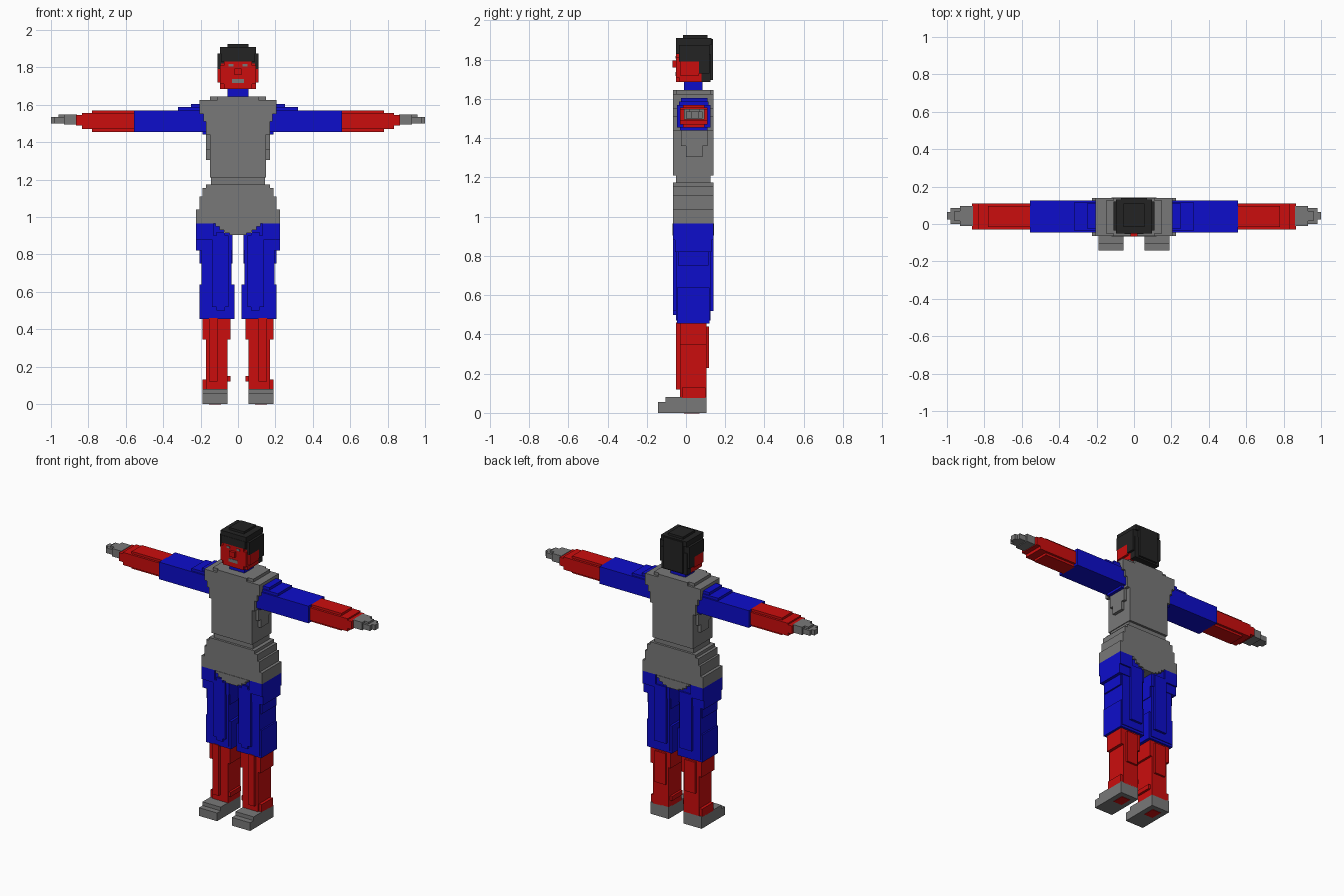
import bpy
import bmesh
from mathutils import Matrix, Vector

UNIT = 0.01  # dimensions below are in hundredths

default_cube = bpy.data.objects.get("Cube")
if default_cube:
    bpy.data.objects.remove(default_cube, do_unlink=True)


def make_material(name, red, green, blue):
    material = bpy.data.materials.new(name)
    material.use_nodes = True
    colour = (red, green, blue, 1)
    material.diffuse_color = colour
    material.node_tree.nodes["Principled BSDF"].inputs["Base Color"].default_value = colour
    return material


GREY = make_material("grey", .19, .19, .19)
RED = make_material("red", .6, .004, .004)
BLUE = make_material("blue", .004, .004, .6)
BLACK = make_material("black", .017, .017, .017)


def add_box(mesh, x, y, z):
    """Add an axis-aligned block spanning the three given ranges."""
    low, high = (Vector(corner) * UNIT for corner in zip(x, y, z))
    placement = Matrix.Translation((low + high) / 2) @ Matrix.Diagonal((high - low).to_4d())
    placement[3][3] = 1
    bmesh.ops.create_cube(mesh, size=1, matrix=placement)


def centred(half):
    return (-half, half)


class Part:
    """A coloured body part assembled from blocks, optionally as a left and right pair."""

    def __init__(self, name, material, paired=False):
        self.name, self.material, self.paired = name, material, paired
        self.mesh = bmesh.new()

    def box(self, x, y, z):
        add_box(self.mesh, x, y, z)
        return self

    def rows(self, y, steps):
        """Stack centred rows, each given as half width, bottom and top."""
        for half, bottom, top in steps:
            self.box(x=centred(half), y=y, z=(bottom, top))
        return self

    def link(self, name):
        data = bpy.data.meshes.new(name)
        self.mesh.to_mesh(data)
        data.materials.append(self.material)
        bpy.context.collection.objects.link(bpy.data.objects.new(name, data))

    def finish(self):
        if not self.paired:
            self.link(self.name)
        else:
            self.link("left_" + self.name)
            bmesh.ops.scale(self.mesh, vec=(-1, 1, 1), verts=self.mesh.verts)
            bmesh.ops.reverse_faces(self.mesh, faces=self.mesh.faces)
            self.link("right_" + self.name)
        self.mesh.free()


BODY = (-6.5, 14)      # full body depth
INSET = (-5, 12.5)     # one step in from the body depth
SLEEVE = (-4.5, 12.5)
FOREARM = (-3, 11)

# Torso: shoulders, chest, ribs and waist
torso = Part("torso", GREY)
torso.rows(y=BODY, steps=[(20.5, 155, 162.5), (18.5, 151, 155), (17, 144, 151), (15, 121, 144)])
torso.rows(y=INSET, steps=[(15, 162.5, 164.5), (14.5, 117, 121)])
torso.box(x=centred(17), y=(-2.5, 11), z=(136, 144))
torso.box(x=centred(17), y=(0, 8.5), z=(130.5, 136))
torso.box(x=centred(11), y=BODY, z=(162.5, 164.5))
torso.finish()

# Hips flare out and end in a stepped point between the thighs
hips = Part("hips", GREY)
hips.rows(y=BODY, steps=[(17, 115.5, 117.5), (19, 111, 115.5), (20.5, 104, 111), (22.5, 96.5, 104)])
hips.rows(y=(-6.8, 14.3), steps=[(12, 95, 96.5), (10, 93, 95), (7.5, 91.5, 93), (4.5, 90.5, 91.5)])
hips.finish()

# Neck and head
neck = Part("neck", BLUE)
neck.box(x=centred(5.5), y=(-1, 8.5), z=(164, 169))
neck.finish()

head = Part("head", RED)
head.box(x=centred(9.5), y=(-3.5, 8), z=(168.5, 183))
head.box(x=centred(7.5), y=(-5, 0), z=(168.5, 183))
head.box(x=centred(9.5), y=(-5, 0), z=(171, 181))
head.box(x=centred(11), y=(-3, 6.5), z=(172, 179))
head.finish()

nose = Part("nose", RED)
nose.box(x=centred(2), y=(-6.8, -4), z=(176, 179.5))
nose.finish()

mouth = Part("mouth", GREY)
mouth.box(x=centred(3.2), y=(-5.3, -4.8), z=(171.7, 173.8))
mouth.finish()

eye = Part("eye", GREY, paired=True)
eye.box(x=(2.5, 5), y=(-5.3, -4.8), z=(180.5, 181.8))
eye.finish()

# Hair: crown, fringe, back and side locks
hair = Part("hair", BLACK)
hair.box(x=centred(5.5), y=(-1.5, 11), z=(190, 192.5))
hair.box(x=centred(9.5), y=(-5, 13), z=(187.5, 191))
hair.box(x=centred(11), y=(-3.5, 12), z=(182, 187.5))
hair.box(x=centred(9), y=(-5.2, 0), z=(183, 188))
hair.box(x=centred(11), y=(6.5, 12), z=(173, 183))
hair.box(x=centred(9.5), y=(8, 12.5), z=(168.5, 183))
hair.box(x=centred(7), y=(12, 13.8), z=(169.5, 190.5))
hair.finish()

side_lock = Part("side_lock", BLACK, paired=True)
side_lock.box(x=(9, 11), y=(-3.5, 7), z=(179, 183))
side_lock.finish()

# Upper arms, thicker towards the shoulder
upper_arm = Part("upper_arm", BLUE, paired=True)
upper_arm.box(x=(15, 55.5), y=SLEEVE, z=(145.5, 157))
upper_arm.box(x=(15, 32), y=(-3.5, 11.5), z=(156, 158.7))
upper_arm.box(x=(15, 25), y=(-2.5, 11), z=(157, 160.5))
upper_arm.box(x=(15, 19), y=(-3, 11), z=(144, 146))
upper_arm.finish()

# Forearms taper in steps towards the wrist
forearm = Part("forearm", RED, paired=True)
forearm.box(x=(55, 86.5), y=FOREARM, z=(149, 154.5))
forearm.box(x=(55, 83.5), y=FOREARM, z=(147, 155.5))
forearm.box(x=(55, 78), y=(-1.5, 9.5), z=(145.5, 157))
forearm.finish()

hand = Part("hand", GREY, paired=True)
hand.box(x=(86, 93), y=(-1, 9.5), z=(149.5, 154.8))
hand.box(x=(90, 98), y=(0, 8.5), z=(150, 153.5))
hand.box(x=(92, 96), y=(1.5, 7), z=(150, 154.8))
hand.box(x=(97, 100), y=(2.5, 6.5), z=(150, 153.5))
hand.finish()

# Thighs with raised front and back panels
thigh = Part("thigh", BLUE, paired=True)
thigh.box(x=(3.5, 19.5), y=INSET, z=(47, 96.5))
thigh.box(x=(3, 22.5), y=(-5.5, 13), z=(82, 96.5))
thigh.box(x=(2, 20.5), y=(-4.5, 12), z=(45.5, 64))
thigh.box(x=(3, 20.5), y=(-4, 11.5), z=(75, 82))
thigh.box(x=(5, 14), y=BODY, z=(52, 90))
thigh.box(x=(7, 11.5), y=(-6.5, 0), z=(50, 92))
thigh.box(x=(13, 22.5), y=BODY, z=(88, 96.5))
thigh.finish()

# Shins with a front ridge and a calf panel
shin = Part("shin", RED, paired=True)
shin.box(x=(5.5, 17), y=(-3, 10.5), z=(7.5, 47))
shin.box(x=(4, 19), y=(-3, 10.5), z=(34.5, 47))
shin.box(x=(5.5, 19), y=(-2, 10), z=(7.5, 13))
shin.box(x=(4, 8), y=(-2, 9), z=(12, 15))
shin.box(x=(11, 15.5), y=(-5, 0), z=(12, 46))
shin.box(x=(7, 15), y=(8, 11.8), z=(23, 44))
shin.finish()

# Shoes with a lower toe and a red sole patch
shoe = Part("shoe", GREY, paired=True)
shoe.box(x=(5.5, 19), y=(-14.3, 10.5), z=(0, 5.5))
shoe.box(x=(5.5, 19), y=(-10.5, 10.5), z=(5, 8))
shoe.finish()

sole_patch = Part("sole_patch", RED, paired=True)
sole_patch.box(x=(9, 15.5), y=(-1, 7), z=(-.2, .2))
sole_patch.finish()
